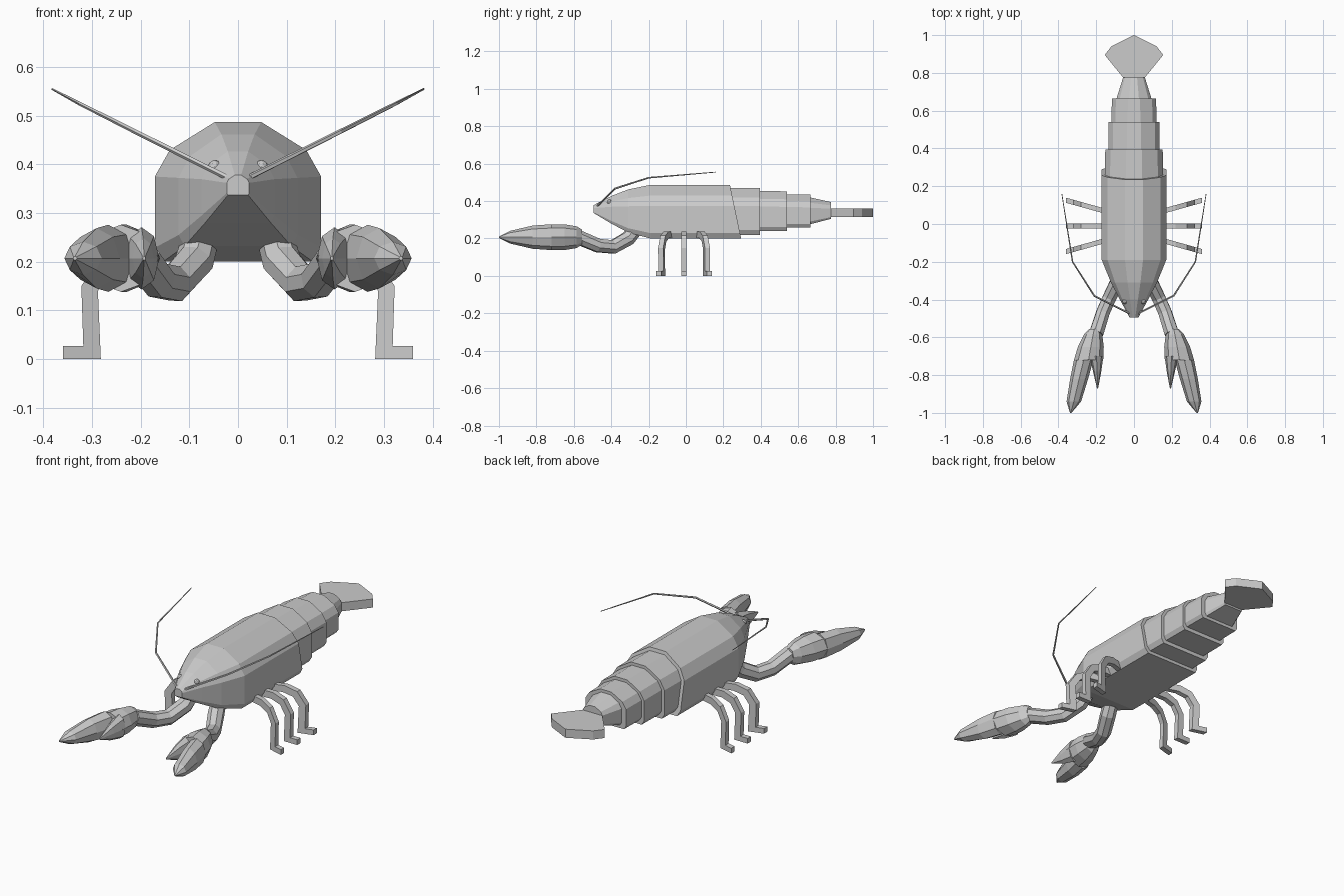
import bpy
import bmesh
import math
from mathutils import Vector

cube = bpy.data.objects.get("Cube")
if cube:
    bpy.data.objects.remove(cube)

shell = bpy.data.materials.new("shell grey")
shell.use_nodes = True
GREY = (0.6, 0.6, 0.6, 1)
shell.diffuse_color = GREY
shell.node_tree.nodes["Principled BSDF"].inputs["Base Color"].default_value = GREY


def finish(bm, name):
    bmesh.ops.recalc_face_normals(bm, faces=bm.faces)
    mesh = bpy.data.meshes.new(name)
    bm.to_mesh(mesh)
    bm.free()
    mesh.materials.append(shell)
    obj = bpy.data.objects.new(name, mesh)
    bpy.context.collection.objects.link(obj)
    return obj


def loft(name, rings):
    """Skin a list of equal rings and cap both ends."""
    bm = bmesh.new()
    loops = [[bm.verts.new(p) for p in ring] for ring in rings]
    for a, b in zip(loops, loops[1:]):
        for i in range(len(a)):
            j = (i + 1) % len(a)
            bm.faces.new((a[i], a[j], b[j], b[i]))
    bm.faces.new(loops[0])
    bm.faces.new(loops[-1])
    return finish(bm, name)


def tube(name, path, radii, sides, turn=0.0):
    """Sweep a regular polygon along a path."""
    pts = [Vector(p) for p in path]
    rings = []
    side = None
    for i, p in enumerate(pts):
        a, b = pts[max(i - 1, 0)], pts[min(i + 1, len(pts) - 1)]
        d = (b - a).normalized()
        ref = Vector((0, 0, 1)).cross(d) if side is None else side
        side = (ref - d * ref.dot(d)).normalized()
        up = d.cross(side)
        grow = 1.0
        if 0 < i < len(pts) - 1:   # keep the thickness through a bend
            grow = 1 / max(0.7, d.dot((p - a).normalized()))
        ring = []
        for k in range(sides):
            t = turn + math.tau * k / sides
            ring.append(p + radii[i] * (side * math.cos(t) + up * math.sin(t) * grow))
        rings.append(ring)
    return loft(name, rings)


# Body cross-section: half width fraction, height fraction
HALF = [(0.9, 0), (1, 0.1), (1, 0.61), (0.82, 0.8), (0.28, 1)]


def body_ring(y, width, low, high, slant=0):
    half = [(x * width, y + slant * (1 - f), low + f * (high - low)) for x, f in HALF]
    return half + [(-x, yy, z) for x, yy, z in reversed(half)]


# Carapace with tapering head
loft("carapace", [
    body_ring(-0.495, 0.023, 0.337, 0.378),
    body_ring(-0.40, 0.075, 0.28, 0.427),
    body_ring(-0.31, 0.122, 0.232, 0.462),
    body_ring(-0.19, 0.171, 0.20, 0.487),
    body_ring(0.235, 0.171, 0.20, 0.487, 0.06),
])

# Overlapping tail segments: start, end, widths, low and high ends
for n, (y0, y1, w0, w1, l0, l1, h0, h1) in enumerate([
    (0.20, 0.395, 0.155, 0.152, 0.22, 0.22, 0.47, 0.47),
    (0.36, 0.54, 0.136, 0.134, 0.24, 0.24, 0.455, 0.452),
    (0.50, 0.665, 0.12, 0.117, 0.26, 0.26, 0.437, 0.435),
    (0.64, 0.775, 0.10, 0.058, 0.27, 0.305, 0.425, 0.395),
]):
    loft(f"tail_segment_{n + 1}", [body_ring(y0, w0, l0, h0), body_ring(y1, w1, l1, h1)])

# Tail fan
fan = [(0.045, 0.76), (0.155, 0.895), (0.12, 0.94), (0, 1.0)]
fan += [(-x, y) for x, y in reversed(fan[:-1])]
loft("tail_fan", [[(x, y, z) for x, y in fan] for z in (0.315, 0.36)])


def claw_ring(y, inner, outer, half_height):
    """Eight-sided upright ring between two x positions."""
    mid, r = (inner + outer) / 2, (outer - inner) / 2
    ring = []
    for k in range(8):
        t = math.tau * k / 8
        ring.append((mid + r * math.cos(t), y, 0.207 + half_height * math.sin(t)))
    return ring


def flip(points, s):
    return [(s * x, y, z) for x, y, z in points]


for s, label in ((1, "left"), (-1, "right")):
    # Claw arm
    arm = [(0.07, -0.25, 0.27), (0.09, -0.31, 0.20), (0.13, -0.39, 0.155),
           (0.165, -0.47, 0.162), (0.20, -0.58, 0.208)]
    tube(f"{label}_claw_arm", flip(arm, s), [0.036, 0.04, 0.038, 0.038, 0.04], 8, math.pi / 8)

    # Palm with the long outer finger, then the short inner finger
    palm = [claw_ring(-0.555, 0.185, 0.235, 0.04), claw_ring(-0.585, 0.168, 0.265, 0.058),
            claw_ring(-0.65, 0.16, 0.297, 0.069), claw_ring(-0.72, 0.163, 0.318, 0.069)]
    outer = [claw_ring(-0.72, 0.215, 0.318, 0.069), claw_ring(-0.82, 0.243, 0.338, 0.062),
             claw_ring(-0.94, 0.28, 0.357, 0.034), claw_ring(-1.0, 0.331, 0.339, 0.004)]
    inner = [claw_ring(-0.70, 0.162, 0.235, 0.064), claw_ring(-0.78, 0.173, 0.217, 0.042),
             claw_ring(-0.87, 0.19, 0.196, 0.004)]
    for part, rings in (("palm", palm), ("outer_finger", outer), ("inner_finger", inner)):
        loft(f"{label}_claw_{part}", [flip(r, s) for r in rings])

    # Walking legs: square section bent down to a small foot
    for base_y, splay, name in ((-0.045, -0.28, "front"), (-0.01, 0.0, "middle"), (0.025, 0.28, "rear")):
        leg = [(0.10, 0.222), (0.20, 0.222), (0.262, 0.20), (0.308, 0.14), (0.295, 0.0135), (0.36, 0.0135)]
        bm = bmesh.new()
        thick = 0.0135
        # Outline of the leg in its own upright plane
        top = [(0.10, 0.235), (0.22, 0.237), (0.28, 0.215), (0.322, 0.15), (0.318, 0.027), (0.36, 0.027)]
        under = [(0.36, 0), (0.282, 0), (0.288, 0.14), (0.26, 0.185), (0.21, 0.202), (0.10, 0.2)]
        outline = top + under
        sides = [[(s * x, base_y + splay * x + o, z) for x, z in outline] for o in (-thick, thick)]
        bm.free()
        loft(f"{label}_{name}_leg", sides)

    # Antenna
    feeler = [(0.02, -0.475, 0.372), (0.21, -0.38, 0.467), (0.325, -0.2, 0.525), (0.382, 0.16, 0.555)]
    tube(f"{label}_antenna", flip(feeler, s), [0.006, 0.005, 0.004, 0.002], 5)

    # Eye
    bm = bmesh.new()
    bmesh.ops.create_icosphere(bm, subdivisions=2, radius=0.014)
    bmesh.ops.translate(bm, vec=(s * 0.048, -0.41, 0.395), verts=bm.verts)
    finish(bm, f"{label}_eye")
